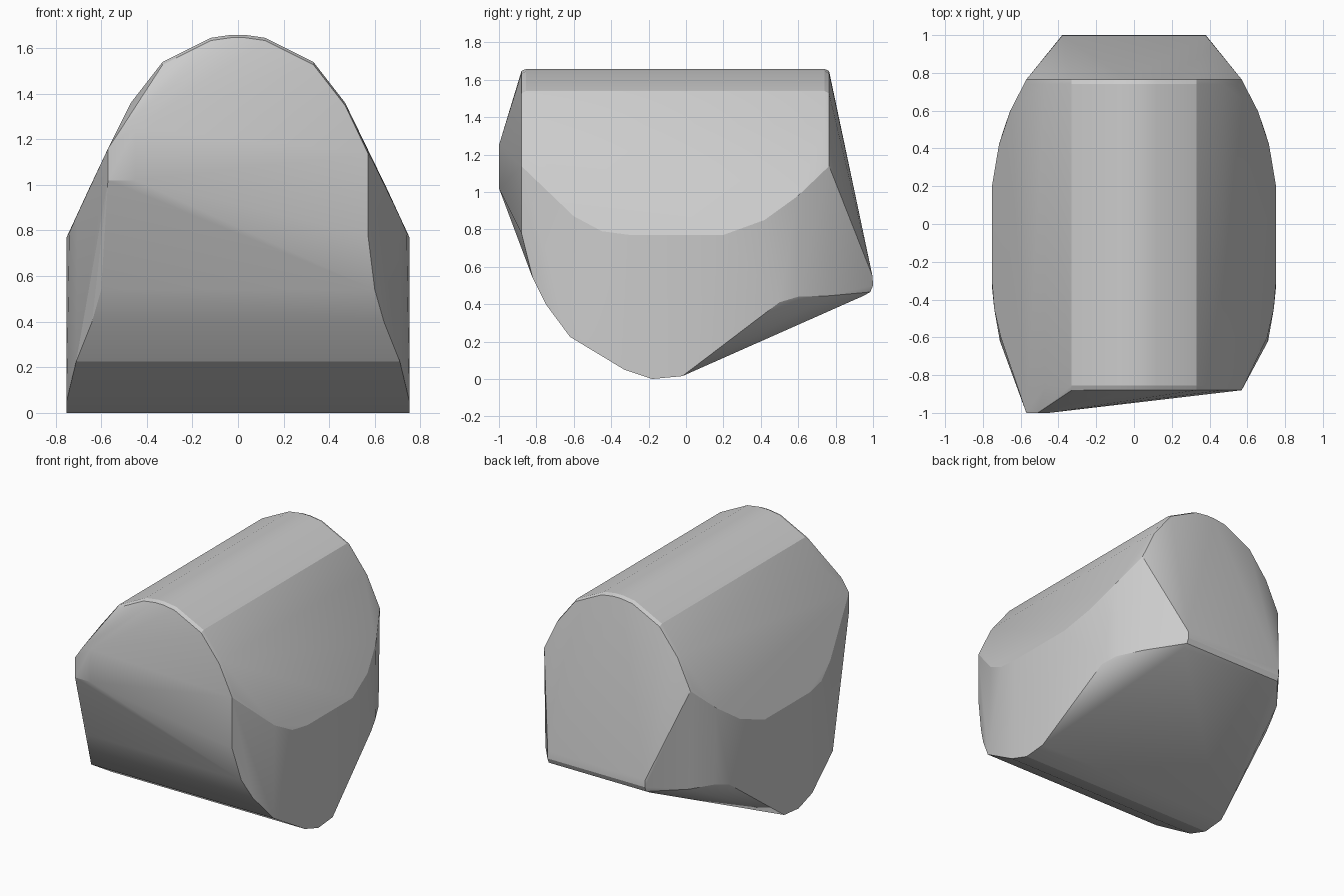
import bpy, bmesh, math

if "Cube" in bpy.data.objects:
    bpy.data.objects.remove(bpy.data.objects["Cube"])

# Arch cross-section of the roof (half, x >= 0): x, z
ARCH = [(0.03, 1.658), (0.12, 1.645), (0.33, 1.54), (0.47, 1.36), (0.57, 1.15)]
FRONT_Y, BACK_Y = -0.88, 0.765

# Upper rim of the bulging side wall: x, y, z
RIM = [(0.705, -0.6, 0.87), (0.74, -0.45, 0.79), (0.752, -0.3, 0.77),
       (0.752, 0.2, 0.77), (0.715, 0.42, 0.85), (0.655, 0.6, 0.98)]

# Lower edge of the side wall, from the front round the keel to the back
KEEL = [(0.60, -0.82, 0.54), (0.64, -0.75, 0.40), (0.71, -0.62, 0.225),
        (0.752, -0.33, 0.05), (0.752, -0.18, 0.0), (0.752, -0.02, 0.015),
        (0.69, 0.5, 0.41), (0.65, 0.6, 0.44), (0.56, 0.765, 0.445)]

# Rounded lip at the back
LIP = [(0.38, 0.95, 0.445), (0.38, 0.985, 0.465), (0.38, 1.0, 0.5), (0.38, 0.997, 0.55)]

# Front right edge and the protruding front left corner
FRONT_RIGHT = [(0.57, FRONT_Y, 0.78)]
FRONT_LEFT = [(-0.57, -1, 1.16), (-0.57, -1, 1.02), (-0.45, -1, 1.02),
              (-0.45, -1, 1.25), (-0.51, -1, 1.25)]

points = FRONT_RIGHT + FRONT_LEFT
for side in (-1, 1):
    points += [(side * x, y, z) for x, y, z in RIM + KEEL + LIP]
    for x, z in ARCH:
        # front and back ends, slightly rounded over
        for y, drop in ((FRONT_Y, 0.012), (FRONT_Y + 0.025, 0), (BACK_Y - 0.025, 0), (BACK_Y, 0.012)):
            points.append((side * x, y, z - drop))

# Faceted solid wrapped around the profiles
bm = bmesh.new()
for p in points:
    bm.verts.new(p)
bmesh.ops.remove_doubles(bm, verts=bm.verts[:], dist=0.0005)
bmesh.ops.convex_hull(bm, input=bm.verts[:])
bmesh.ops.delete(bm, geom=[v for v in bm.verts if not v.link_faces], context='VERTS')
bmesh.ops.dissolve_limit(bm, angle_limit=math.radians(1), verts=bm.verts[:], edges=bm.edges[:])
bmesh.ops.recalc_face_normals(bm, faces=bm.faces[:])
mesh = bpy.data.meshes.new("faceted_body")
bm.to_mesh(mesh)
bm.free()

body = bpy.data.objects.new("faceted_body", mesh)
bpy.context.collection.objects.link(body)
bpy.context.view_layer.objects.active = body
body.select_set(True)
bpy.ops.object.shade_smooth_by_angle(angle=math.radians(20))
